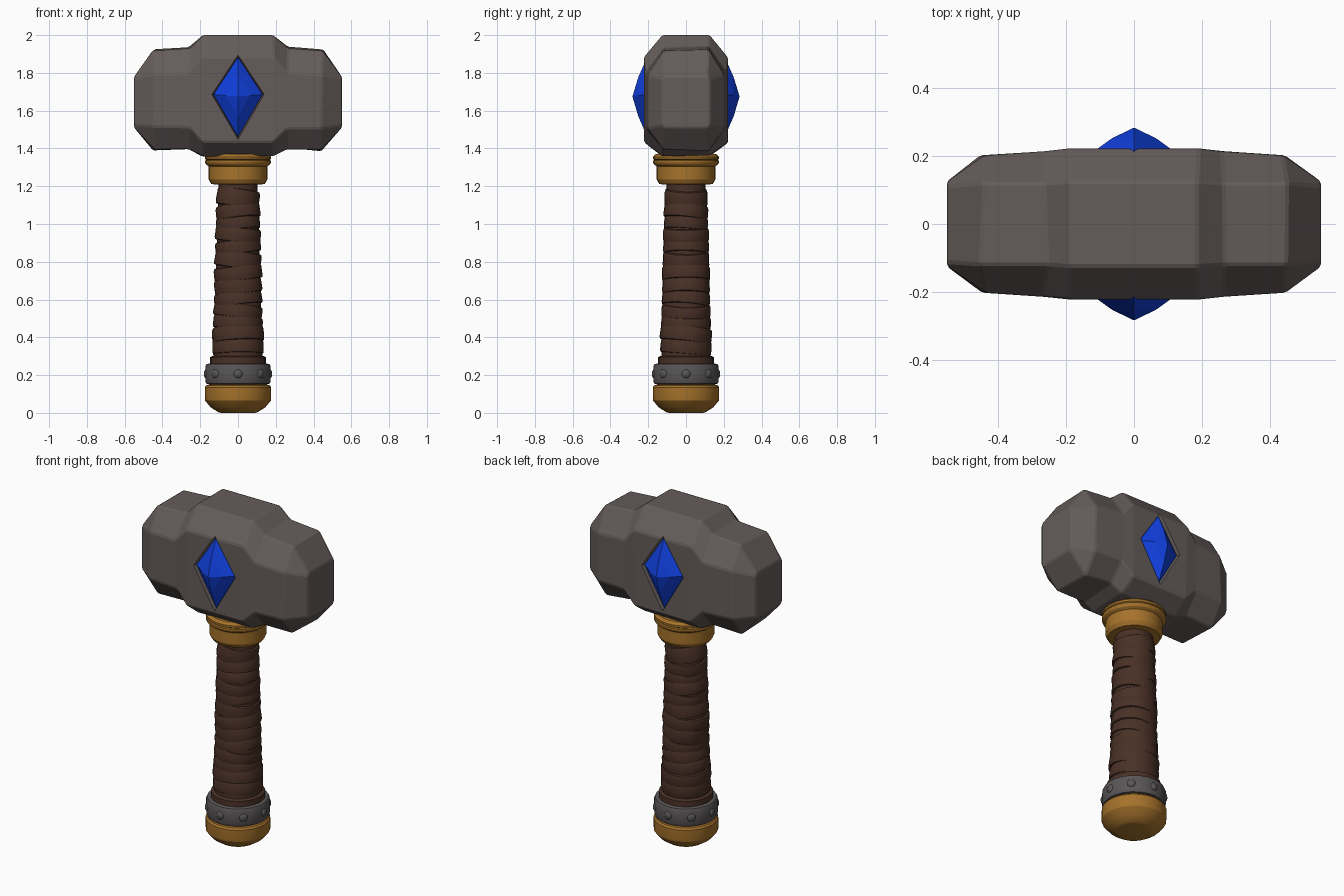
import bpy, bmesh, math, random
from mathutils import Matrix, Vector

random.seed(4)
if "Cube" in bpy.data.objects:
    bpy.data.objects.remove(bpy.data.objects["Cube"], do_unlink=True)


def material(name, rgb):
    m = bpy.data.materials.new(name)
    m.use_nodes = True
    m.diffuse_color = (*rgb, 1)
    bsdf = m.node_tree.nodes["Principled BSDF"]
    bsdf.inputs["Base Color"].default_value = (*rgb, 1)
    bsdf.inputs["Roughness"].default_value = 0.8
    return m


STONE = material("grey stone", (0.13, 0.108, 0.103))
IRON = material("dark iron", (0.10, 0.092, 0.095))
GOLD = material("aged gold", (0.38, 0.17, 0.024))
LEATHER = material("brown leather", (0.066, 0.030, 0.019))
GEM = material("blue gem", (0.005, 0.05, 0.72))


def finish(bm, name, mat, smooth=None):
    bmesh.ops.recalc_face_normals(bm, faces=bm.faces)
    me = bpy.data.meshes.new(name)
    bm.to_mesh(me)
    bm.free()
    me.materials.append(mat)
    ob = bpy.data.objects.new(name, me)
    bpy.context.collection.objects.link(ob)
    if smooth:
        activate(ob)
        bpy.ops.object.shade_smooth_by_angle(angle=math.radians(smooth))
    return ob


def activate(ob):
    bpy.ops.object.select_all(action="DESELECT")
    ob.select_set(True)
    bpy.context.view_layer.objects.active = ob


def loft(bm, loops):
    """Skin equal-length point loops and cap both ends."""
    rings = [[bm.verts.new(p) for p in loop] for loop in loops]
    n = len(rings[0])
    for a, b in zip(rings, rings[1:]):
        for i in range(n):
            j = (i + 1) % n
            bm.faces.new((a[i], a[j], b[j], b[i]))
    bm.faces.new(rings[0])
    bm.faces.new(rings[-1])


def circle(r, z, n):
    return [Vector((r * math.cos(math.tau * i / n), r * math.sin(math.tau * i / n), z))
            for i in range(n)]


def lathe(name, profile, mat, n=24, smooth=25):
    bm = bmesh.new()
    loft(bm, [circle(r, z, n) for r, z in profile])
    return finish(bm, name, mat, smooth)


# Hammer head: octagonal sections along x, with a raised middle block
def section(x, y, z0, z1, flat, side0, side1):
    half = [(flat, z0), (y, side0), (y, side1), (flat, z1)]
    pts = half + [(-a, b) for a, b in reversed(half)]
    return [Vector((x, a, b)) for a, b in pts]


half_head = [
    (0.55, 0.125, 1.51, 1.78, 0.112, 1.522, 1.768),
    (0.445, 0.202, 1.39, 1.92, 0.12, 1.51, 1.79),
    (0.26, 0.214, 1.40, 1.935, 0.12, 1.51, 1.80),
    (0.185, 0.222, 1.36, 2.0, 0.125, 1.435, 1.88),
]
stations = half_head + [(-s[0], *s[1:]) for s in reversed(half_head)]
bm = bmesh.new()
loft(bm, [section(*s) for s in stations])
for v in bm.verts:
    if abs(v.co.x) < 0.5 and v.co.z < 1.95:
        v.co.x += random.uniform(-0.008, 0.008)
        v.co.z += random.uniform(-0.006, 0.006)
head = finish(bm, "hammer_head", STONE)
bevel = head.modifiers.new("worn_edges", "BEVEL")
bevel.width = 0.007
bevel.segments = 1
bevel.angle_limit = math.radians(18)


# Gem sockets cut into front and back
def diamond(y, size=1.0):
    return [Vector((x * size, y, 1.675 + z * size))
            for x, z in ((0.125, 0.01), (0, 0.2), (-0.125, 0.01), (0, -0.205))]


bm = bmesh.new()
for s in (1, -1):
    loft(bm, [diamond(s * 0.19, 1.04), diamond(s * 0.25, 1.16)])
cutter = finish(bm, "socket_cutter", STONE)
cutter.hide_render = True
cut = head.modifiers.new("sockets", "BOOLEAN")
cut.operation = "DIFFERENCE"
cut.solver = "EXACT"
cut.object = cutter
activate(head)
for mod in ("worn_edges", "sockets"):
    bpy.ops.object.modifier_apply(modifier=mod)
bpy.data.objects.remove(cutter, do_unlink=True)

# Gems: faceted diamonds bulging to a point
for name, s in (("front_gem", -1), ("back_gem", 1)):
    bm = bmesh.new()
    loft(bm, [diamond(s * 0.18, 1.04), diamond(s * 0.205, 1.04),
              diamond(s * 0.252, 0.52), diamond(s * 0.283, 0.01)])
    finish(bm, name, GEM)

# Gold collar beneath the head
lathe("collar", [(0.125, 1.21), (0.142, 1.212), (0.155, 1.235), (0.155, 1.305),
                 (0.17, 1.315), (0.175, 1.325), (0.175, 1.335), (0.168, 1.339),
                 (0.175, 1.344), (0.175, 1.356), (0.16, 1.37)], GOLD)


# Handle core and tilted overlapping leather wraps
def shaft_radius(z):
    return 0.137 - 0.028 * (z - 0.27) / 0.94


lathe("handle_core", [(shaft_radius(z) - 0.006, z) for z in (0.2, 0.7, 1.25)], LEATHER)

bm = bmesh.new()
z = 0.31
while z < 1.14:
    height = random.uniform(0.07, 0.1)
    r = shaft_radius(z) + random.uniform(-0.003, 0.002)
    tilt = Matrix.Rotation(random.uniform(-0.17, 0.17), 4, "Y") @ \
        Matrix.Rotation(random.uniform(-0.12, 0.12), 4, "X")
    place = Matrix.Translation((0, 0, z + height / 2)) @ tilt
    rows = ((r - 0.012, -0.5), (r - 0.001, -0.46), (r + 0.002, -0.3),
            (r + 0.001, 0.3), (r - 0.004, 0.46), (r - 0.012, 0.5))
    loft(bm, [[place @ p for p in circle(a, b * height, 24)] for a, b in rows])
    z += height * 0.82
finish(bm, "handle_wraps", LEATHER, 25)

lathe("wrap_end", [(0.13, 0.25), (0.148, 0.255), (0.147, 0.295), (0.132, 0.302)], LEATHER)

# Iron band with eight rivets
lathe("iron_band", [(0.15, 0.15), (0.168, 0.155), (0.173, 0.168), (0.173, 0.245),
                    (0.167, 0.258), (0.14, 0.264)], IRON)
bm = bmesh.new()
for i in range(8):
    turn = Matrix.Rotation(math.tau * i / 8, 4, "Z")
    place = turn @ Matrix.Translation((0.167, 0, 0.207)) @ Matrix.Diagonal((0.6, 1, 1, 1))
    bmesh.ops.create_uvsphere(bm, u_segments=10, v_segments=6, radius=0.025, matrix=place)
finish(bm, "rivets", IRON, 40)

# Gold pommel
lathe("pommel", [(0.09, 0), (0.105, 0.004), (0.145, 0.03), (0.174, 0.065), (0.176, 0.075),
                 (0.176, 0.135), (0.168, 0.146), (0.14, 0.152)], GOLD, smooth=20)
